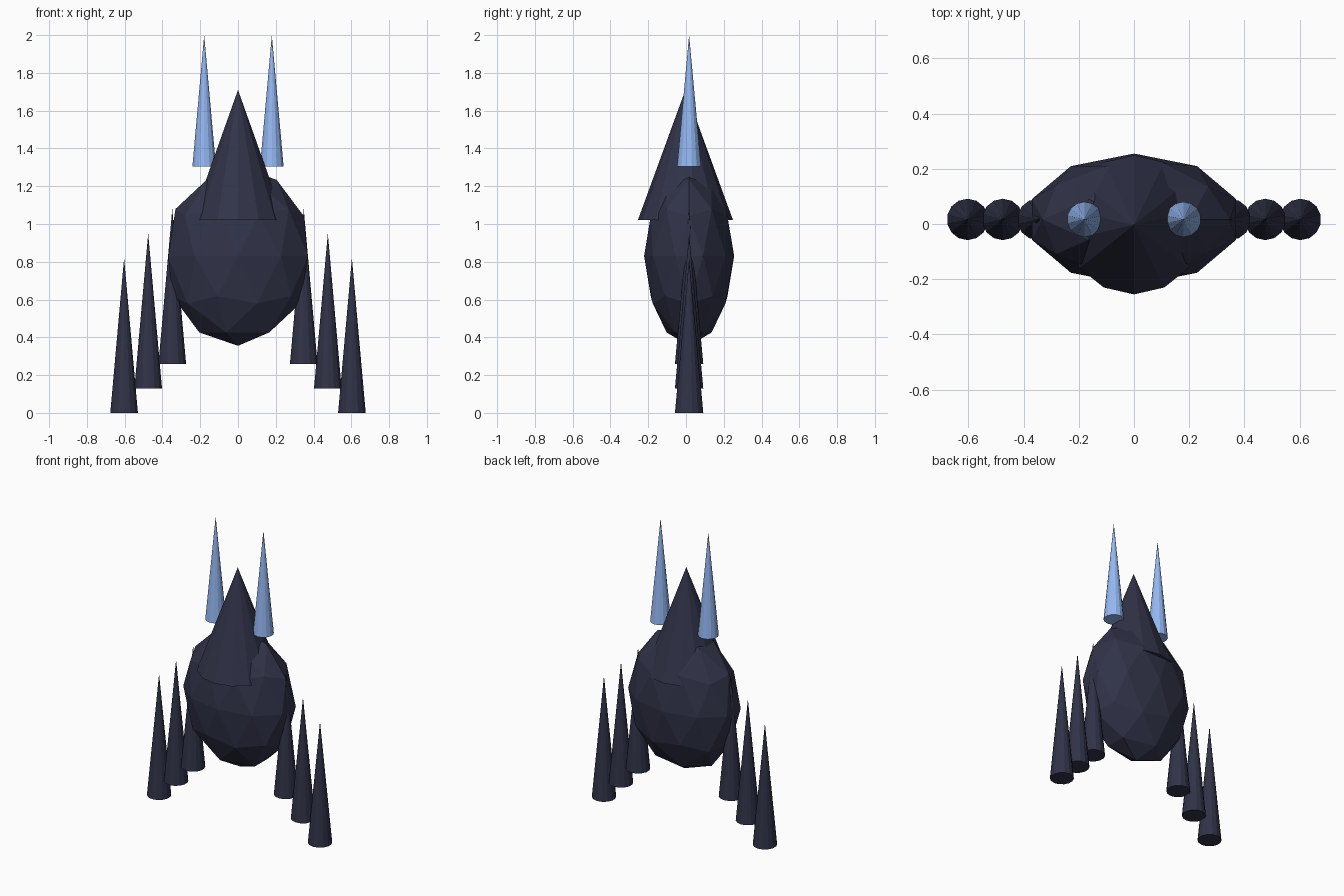
import bpy

if "Cube" in bpy.data.objects:
    bpy.data.objects.remove(bpy.data.objects["Cube"])

Y = 0.0165  # shared centre line of body, legs and horns


def material(name, color):
    m = bpy.data.materials.new(name)
    m.diffuse_color = color
    m.use_nodes = True
    m.node_tree.nodes["Principled BSDF"].inputs["Base Color"].default_value = m.diffuse_color
    return m


dark = material("dark_shell", (0.03, 0.033, 0.065, 1))
blue = material("pale_blue", (0.30, 0.48, 0.90, 1))


def cone(name, x, y, base, tip, radius, mat):
    bpy.ops.mesh.primitive_cone_add(vertices=14, radius1=radius, radius2=0,
                                    depth=tip - base,
                                    location=(x, y, (base + tip) / 2))
    ob = bpy.context.object
    ob.name = name
    ob.data.materials.append(mat)
    return ob


# Faceted egg-shaped body
bpy.ops.mesh.primitive_ico_sphere_add(subdivisions=2, radius=1, location=(0, Y, 0.83))
body = bpy.context.object
body.name = "body"
body.scale = (0.389, 0.2385, 0.475)
bpy.ops.object.transform_apply(location=False, rotation=False, scale=True)
body.data.materials.append(dark)

# Pointed head sunk into the body
cone("head", 0, -0.003, 1.02, 1.71, 0.252, dark)

# Mirrored horns and stepped spike legs
for side, s in (("left", 1), ("right", -1)):
    cone(f"{side}_horn", s * 0.179, Y, 1.305, 2.0, 0.064, blue)
    for i in range(3):
        base = 0.26 - 0.13 * i
        cone(f"{side}_leg_{i + 1}", s * (0.348 + 0.1275 * i), Y,
             base, base + 0.82, 0.075, dark)
